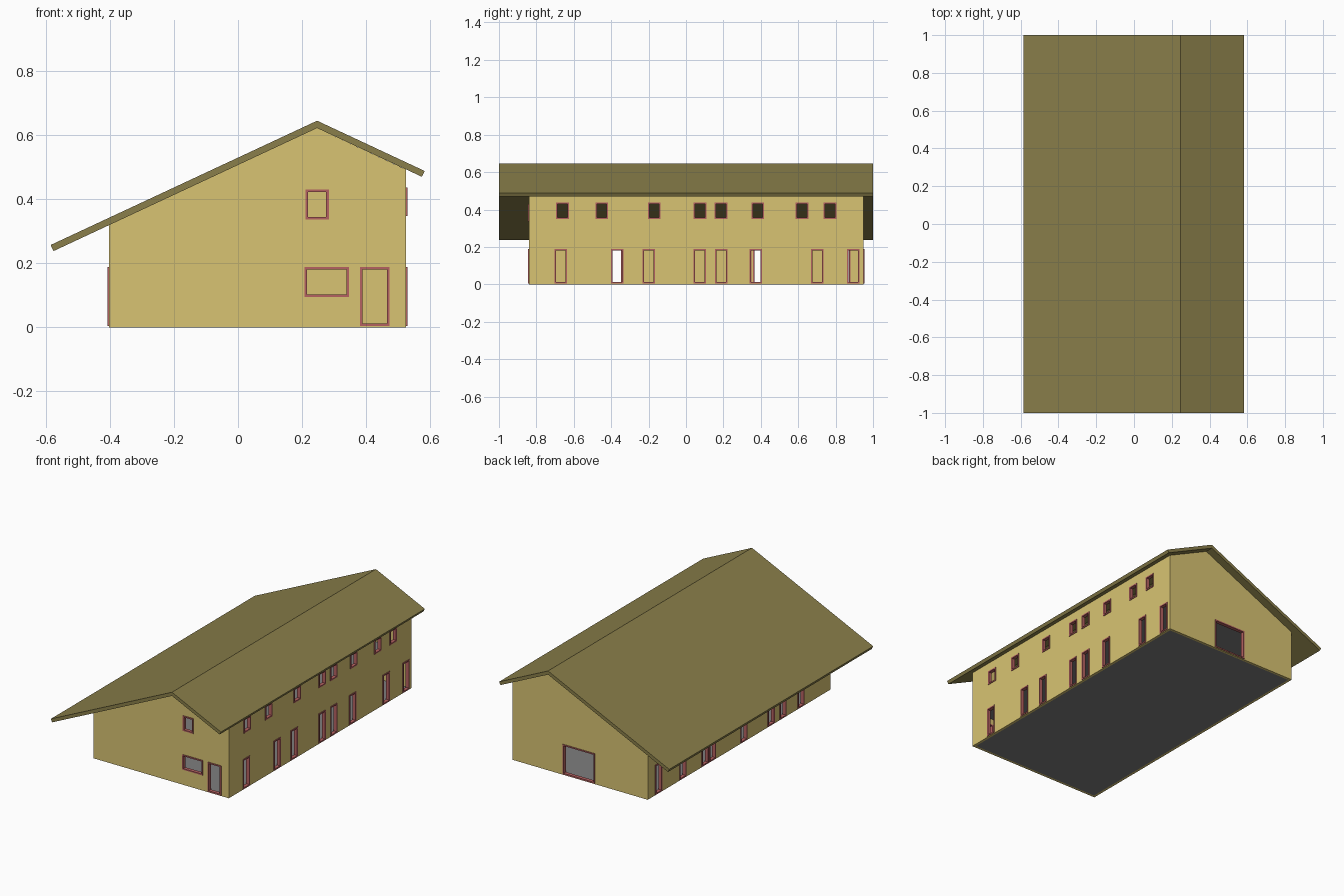
import bpy, bmesh

if "Cube" in bpy.data.objects:
    bpy.data.objects.remove(bpy.data.objects["Cube"])

X0, X1, Y0, Y1 = -0.403, 0.525, -0.84, 0.95   # outer wall planes
T = 0.015                                     # wall thickness
RIDGE, SLOPE = 0.247, 0.466
PEAK, UNDER = 0.645, 0.622                    # ridge top and underside


def material(name, rgb):
    m = bpy.data.materials.new(name)
    m.diffuse_color = (*rgb, 1)
    m.use_nodes = True
    m.node_tree.nodes["Principled BSDF"].inputs["Base Color"].default_value = m.diffuse_color
    return m


WALL = material("ochre_wall", (0.69, 0.55, 0.17))
ROOF = material("olive_roof", (0.254, 0.212, 0.069))
FRAME = material("red_frame", (0.46, 0.12, 0.12))
FLOOR = material("grey_floor", (0.21, 0.21, 0.21))


def finish(bm, name, mat=None):
    bmesh.ops.recalc_face_normals(bm, faces=bm.faces[:])
    me = bpy.data.meshes.new(name)
    bm.to_mesh(me)
    bm.free()
    ob = bpy.data.objects.new(name, me)
    bpy.context.collection.objects.link(ob)
    if mat:
        me.materials.append(mat)
    return ob


def add_box(bm, lo, hi):
    vs = bmesh.ops.create_cube(bm, size=1)["verts"]
    for v in vs:
        v.co = [(a + b) / 2 + c * (b - a) for a, b, c in zip(lo, hi, v.co)]


def box(name, lo, hi, mat=None):
    bm = bmesh.new()
    add_box(bm, lo, hi)
    return finish(bm, name, mat)


def prism(name, profile, y0, y1, mat):
    bm = bmesh.new()
    f = bm.faces.new([bm.verts.new((x, y0, z)) for x, z in profile])
    g = bmesh.ops.extrude_face_region(bm, geom=[f])["geom"]
    bmesh.ops.translate(bm, vec=(0, y1 - y0, 0),
                        verts=[v for v in g if isinstance(v, bmesh.types.BMVert)])
    return finish(bm, name, mat)


def under(x):
    return UNDER - abs(x - RIDGE) * SLOPE


def cut(ob, cutter):
    cutter.hide_render = True
    m = ob.modifiers.new("cut", "BOOLEAN")
    m.operation, m.solver, m.object = "DIFFERENCE", "EXACT", cutter
    bpy.context.view_layer.objects.active = ob
    bpy.ops.object.modifier_apply(modifier=m.name)
    bpy.data.objects.remove(cutter)


# Openings per wall: (u centre, width, z low, z high)
def row(centres, w, z0, z1):
    return [(c, w, z0, z1) for c in centres]


doors_right = row((-0.67, -0.367, -0.2, 0.073, 0.188, 0.373, 0.702, 0.895), 0.066, 0.004, 0.188)
windows_right = row((-0.66, -0.45, -0.17, 0.075, 0.187, 0.383, 0.62, 0.77), 0.068, 0.348, 0.437)
doors_left = row((-0.55, -0.373, -0.258, 0.01, 0.318, 0.39, 0.608, 0.846), 0.066, 0.004, 0.188)
openings_front = [(0.247, 0.073, 0.336, 0.43), (0.277, 0.14, 0.095, 0.188),
                  (0.427, 0.093, 0.004, 0.188)]
openings_back = [(0.07, 0.22, 0.004, 0.19)]

# Maps along-wall u, outward distance d and height z to model space
walls = {
    "right": (lambda u, d, z: (X1 + d, u, z), doors_right + windows_right),
    "left": (lambda u, d, z: (X0 - d, u, z), doors_left),
    "front": (lambda u, d, z: (u, Y0 - d, z), openings_front),
    "back": (lambda u, d, z: (u, Y1 + d, z), openings_back),
}

# Hollow gabled wall shell
shell = prism("house_walls", [(X0, 0), (X1, 0), (X1, under(X1)), (RIDGE, UNDER), (X0, under(X0))],
              Y0, Y1, WALL)
cut(shell, box("cavity_cutter", (X0 + T, Y0 + T, -0.1), (X1 - T, Y1 - T, 1)))

# Openings and their frames
cutters = bmesh.new()
B, OUT, BACK, INSET = 0.008, 0.004, -T - 0.003, 0.003
for name, (place, openings) in walls.items():
    bm = bmesh.new()
    for c, w, z0, z1 in openings:
        a, b = c - w / 2, c + w / 2
        p = place(a + INSET, -0.05, z0 + INSET)
        q = place(b - INSET, 0.05, z1 - INSET)
        add_box(cutters, [min(s) for s in zip(p, q)], [max(s) for s in zip(p, q)])
        loops = []
        for k, d in ((0, OUT), (B, OUT), (B, BACK), (0, BACK)):
            loops.append([bm.verts.new(place(u, d, z)) for u, z in
                          ((a + k, z0 + k), (b - k, z0 + k), (b - k, z1 - k), (a + k, z1 - k))])
        for i in range(4):
            for j in range(4):
                l, m, n = loops[i], loops[(i + 1) % 4], (j + 1) % 4
                bm.faces.new((l[j], l[n], m[n], m[j]))
    finish(bm, name + "_frames", FRAME)
cut(shell, finish(cutters, "opening_cutter"))

# Ground floor and upper floor
for name, z in (("ground_floor", 0.0), ("upper_floor", 0.225)):
    box(name, (X0 + T, Y0 + T, z), (X1 - T, Y1 - T, z + 0.006), FLOOR)

# Roof with unequal slopes and square-cut eaves
prism("roof", [(-0.585, 0.257), (RIDGE, PEAK), (0.583, 0.488), (0.574, 0.47),
               (RIDGE, UNDER), (-0.576, 0.238)], -1, 1, ROOF)
